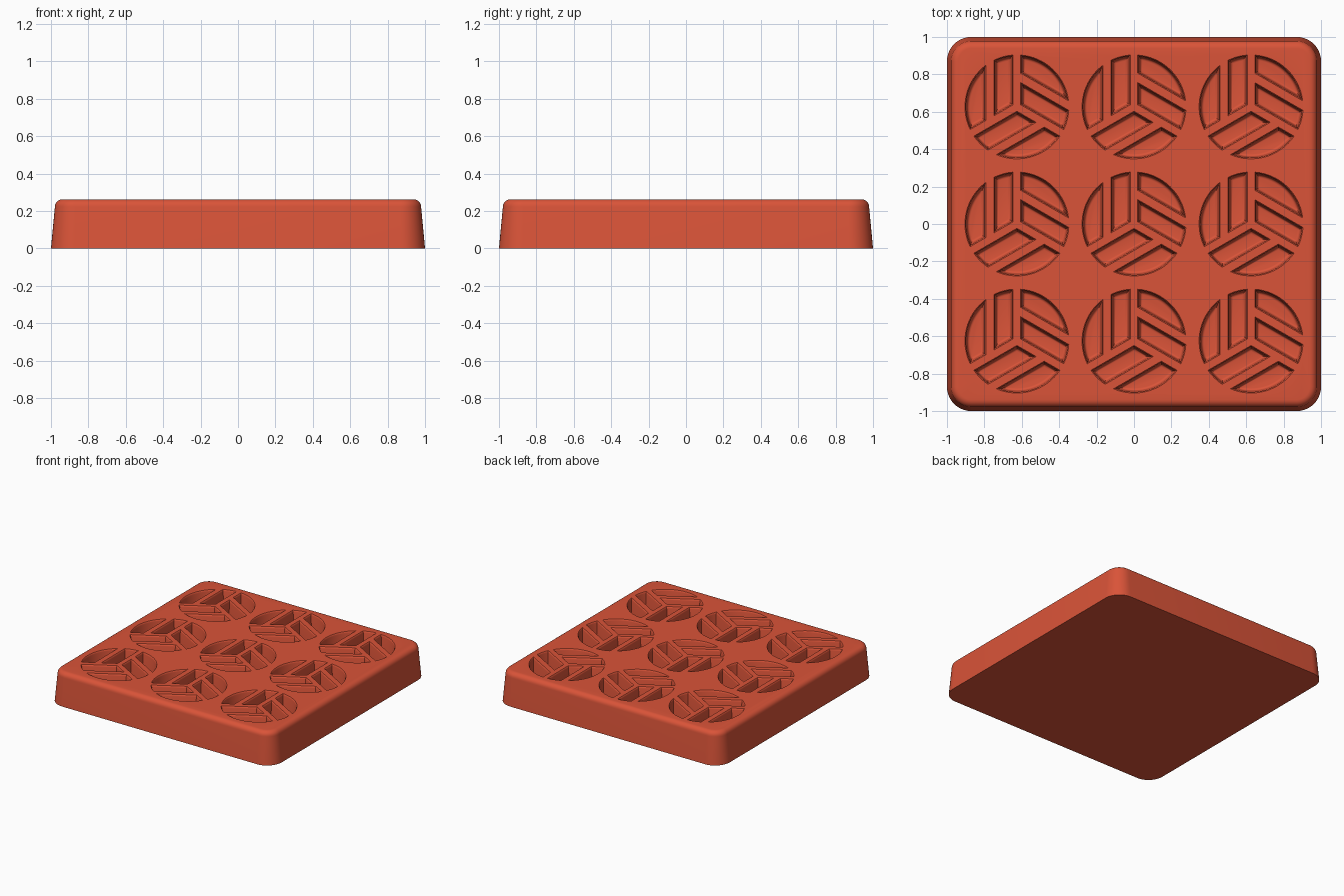
import bpy, bmesh
from math import sin, cos, acos, asin, sqrt, pi, radians
from mathutils import Matrix, Vector

cube = bpy.data.objects.get("Cube")
if cube:
    bpy.data.objects.remove(cube, do_unlink=True)

HEIGHT = 0.262
DEPTH = 0.15      # pocket depth
RADIUS = 0.278    # radius of each round motif
HALF_WALL = 0.02  # half thickness of the ribs between pockets
PITCH = 0.626     # spacing of the motifs

clay = bpy.data.materials.new("terracotta_red")
clay.use_nodes = True
colour = (0.70, 0.088, 0.04, 1)
clay.diffuse_color = colour
clay.node_tree.nodes["Principled BSDF"].inputs["Base Color"].default_value = colour


def loft(bm, rings):
    """Skin closed rings of points, bottom to top, and cap both ends."""
    loops = [[bm.verts.new(p) for p in ring] for ring in rings]
    n = len(loops[0])
    for low, high in zip(loops, loops[1:]):
        for i in range(n):
            j = (i + 1) % n
            bm.faces.new((low[i], low[j], high[j], high[i]))
    bm.faces.new(loops[0][::-1])
    bm.faces.new(loops[-1])


def make_object(name, bm):
    bmesh.ops.recalc_face_normals(bm, faces=bm.faces)
    mesh = bpy.data.meshes.new(name)
    bm.to_mesh(mesh)
    bm.free()
    mesh.materials.append(clay)
    obj = bpy.data.objects.new(name, mesh)
    bpy.context.collection.objects.link(obj)
    return obj


def rounded_square(half, z, steps=10, centre=0.87):
    ring = []
    for corner in range(4):
        mid = corner * pi / 2 + pi / 4
        cx = centre * sqrt(2) * cos(mid)
        cy = centre * sqrt(2) * sin(mid)
        for i in range(steps + 1):
            a = corner * pi / 2 + i / steps * pi / 2
            r = half - centre
            ring.append((cx + r * cos(a), cy + r * sin(a), z))
    return ring


def arc(r, start, end, steps=16):
    return [(r * cos(start + (end - start) * i / steps),
             r * sin(start + (end - start) * i / steps)) for i in range(steps + 1)]


def end_y(x, d):
    """Slanted inner end of a pocket, inset by d."""
    return (0.5 * x + HALF_WALL + d) / cos(radians(30))


def inner_pocket(d):
    r, right, left = RADIUS - d, -HALF_WALL - d, -0.123 + d
    return ([(right, end_y(right, d))]
            + arc(r, acos(right / r), acos(left / r))
            + [(left, end_y(left, d))])


def outer_pocket(d):
    r, right = RADIUS - d, -0.166 - d
    finish = radians(120) + acos((HALF_WALL + d) / r)
    return [(right, end_y(right, d))] + arc(r, acos(right / r), finish)


# Tapered slab with a rounded top edge
bm = bmesh.new()
fillet = 0.04
rings = [rounded_square(1.0, 0)]
for i in range(7):
    a = i / 6 * pi / 2
    rings.append(rounded_square(0.979 - fillet * (1 - cos(a)),
                                HEIGHT - fillet * (1 - sin(a))))
loft(bm, rings)
slab = make_object("patterned_slab", bm)

# Pocket profile as (inset, z): filleted floor, drafted wall, softened rim
floor = HEIGHT - DEPTH
profile = [(0.012 + 0.015 * (1 - sin(a)), floor + 0.015 * (1 - cos(a)))
           for a in (i / 4 * pi / 2 for i in range(5))]
profile += [(0.006, HEIGHT - 0.012), (0.004, HEIGHT - 0.005),
            (0, HEIGHT), (0, HEIGHT + 0.05)]

# Three turned pairs of pockets in each of nine motifs
bm = bmesh.new()
for col in (-1, 0, 1):
    for row in (-1, 0, 1):
        for turn in range(3):
            place = (Matrix.Translation((col * PITCH, row * PITCH, 0))
                     @ Matrix.Rotation(turn * 2 * pi / 3, 4, 'Z'))
            for shape in (inner_pocket, outer_pocket):
                loft(bm, [[place @ Vector((x, y, z)) for x, y in shape(d)]
                          for d, z in profile])
cutter = make_object("pocket_cutter", bm)
cutter.hide_render = True

# Cut the pockets and bake the result
cut = slab.modifiers.new("pockets", 'BOOLEAN')
cut.operation = 'DIFFERENCE'
cut.solver = 'EXACT'
cut.object = cutter
bpy.ops.object.select_all(action='DESELECT')
slab.select_set(True)
bpy.context.view_layer.objects.active = slab
bpy.ops.object.modifier_apply(modifier=cut.name)
bpy.data.objects.remove(cutter, do_unlink=True)
bpy.ops.object.shade_smooth_by_angle(angle=radians(30))
